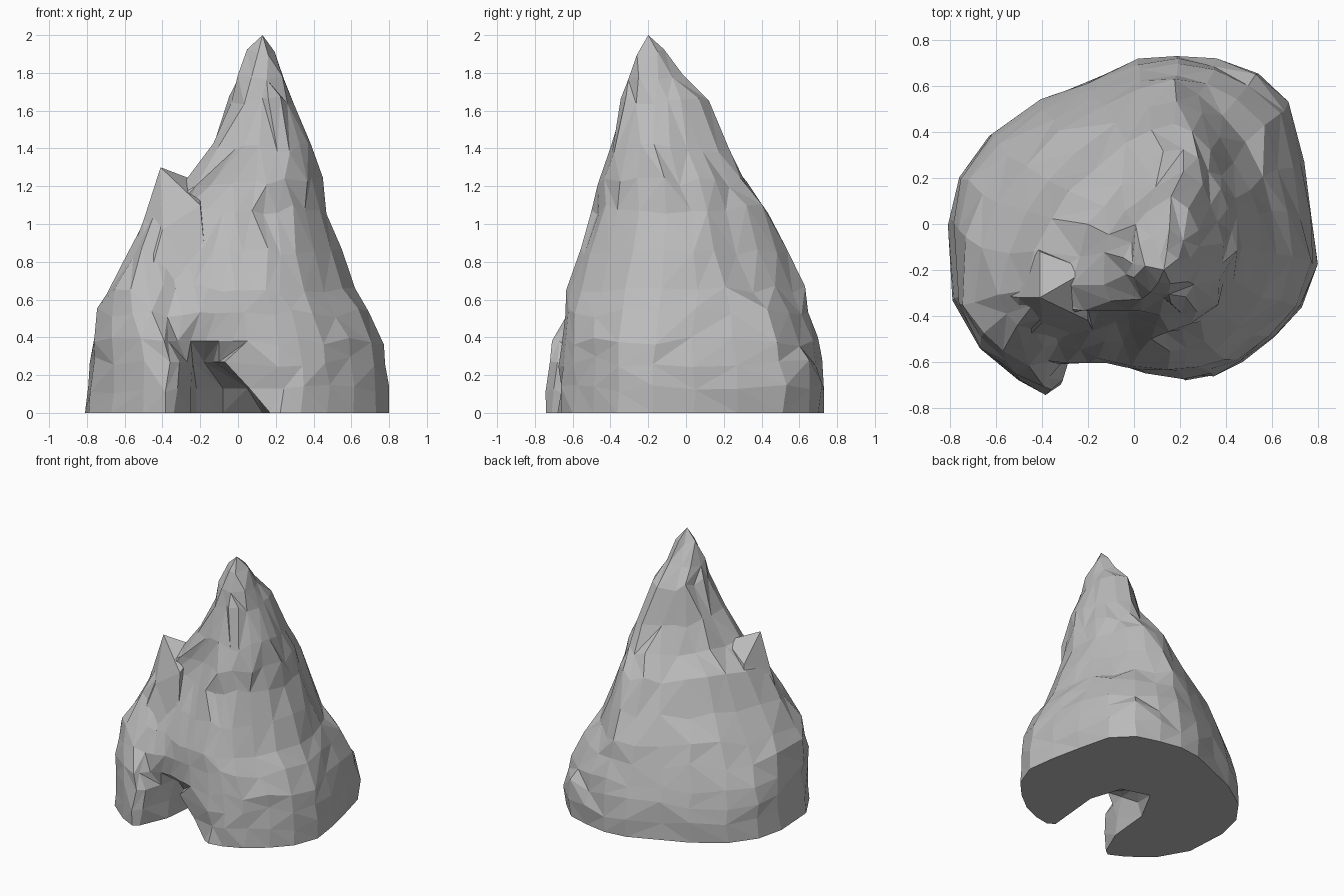
import bpy, bmesh, random

random.seed(7)
cube = bpy.data.objects.get("Cube")
if cube:
    bpy.data.objects.remove(cube, do_unlink=True)

stone = bpy.data.materials.new("grey_stone")
stone.use_nodes = True
GREY = (0.5, 0.5, 0.5, 1)
stone.diffuse_color = GREY
bsdf = next(n for n in stone.node_tree.nodes if n.type == 'BSDF_PRINCIPLED')
bsdf.inputs["Base Color"].default_value = GREY


def loft(name, rings, tip, weld=0):
    """Skin counter-clockwise rings, bottom to top, into a pointed faceted solid."""
    bm = bmesh.new()
    rows = [[bm.verts.new(p) for p in ring] for ring in rings]
    n = len(rows[0])
    for low, high in zip(rows, rows[1:]):
        for i in range(n):
            j = (i + 1) % n
            a, b, c, d = low[i], low[j], high[j], high[i]
            # Pick either diagonal so the facets look irregular
            for tri in random.choice([((a, b, c), (a, c, d)), ((a, b, d), (b, c, d))]):
                bm.faces.new(tri)
    bm.faces.new(rows[0][::-1])
    top = bm.verts.new(tip)
    for i in range(n):
        bm.faces.new((rows[-1][i], rows[-1][(i + 1) % n], top))
    # Merge crowded corners into larger facets above the cave
    crowded = [v for v in bm.verts if v.co.z > 0.48]
    bmesh.ops.remove_doubles(bm, verts=crowded, dist=weld)
    bmesh.ops.triangulate(bm, faces=bm.faces[:])
    mesh = bpy.data.meshes.new(name)
    bm.to_mesh(mesh)
    bm.free()
    mesh.materials.append(stone)
    bpy.context.collection.objects.link(bpy.data.objects.new(name, mesh))


# Footprint, counter-clockwise from the right of the cave round to its left
base = [(.23, -.68), (.34, -.66), (.48, -.6), (.62, -.49), (.74, -.36), (.81, -.17),
        (.78, .05), (.73, .28), (.67, .52), (.53, .66), (.36, .71), (.19, .74),
        (.02, .72), (-.22, .62), (-.41, .54), (-.63, .39), (-.76, .21), (-.81, 0),
        (-.79, -.33), (-.67, -.54), (-.5, -.68), (-.38, -.74)]
base_front = [(-.31, -.71), (-.24, -.69), (-.16, -.68), (-.08, -.67), (0, -.66), (.07, -.66), (.13, -.67)]

# Section at the shoulder, in the same order
shoulder = [(.14, -.48), (.2, -.47), (.28, -.43), (.36, -.36), (.42, -.25), (.47, -.1),
            (.46, .02), (.43, .12), (.38, .22), (.32, .31), (.25, .39), (.17, .43),
            (.07, .41), (-.04, .36), (-.18, .25), (-.28, .15), (-.37, .03), (-.43, -.12),
            (-.46, -.28), (-.45, -.35), (-.4, -.39), (-.34, -.39)]
shoulder_front = [(-.29, -.37), (-.22, -.38), (-.15, -.4), (-.09, -.43), (-.03, -.45), (.03, -.47), (.08, -.49)]

# Cave wall at each height, shrinking to a shallow hollow above the mouth
cave = {
    0: [(-.34, -.71), (-.25, -.5), (-.22, -.18), (-.08, .08), (.13, .02), (.21, -.22), (.17, -.65)],
    .13: [(-.32, -.7), (-.25, -.48), (-.22, -.22), (-.08, -.04), (.05, -.1), (.09, -.34), (.06, -.62)],
    .27: [(-.31, -.68), (-.27, -.55), (-.24, -.42), (-.18, -.36), (-.13, -.42), (-.1, -.52), (-.07, -.61)],
    .38: [(-.37, -.67), (-.32, -.61), (-.25, -.58), (-.17, -.58), (-.1, -.6), (-.03, -.62), (.05, -.65)],
}

# Main peak: height, blend toward the shoulder section, left, right, front and back limits
levels = [(0, 0, -.81, .80, -.74, .73), (.13, 0, -.80, .81, -.73, .74), (.27, 0, -.79, .79, -.73, .72),
          (.38, .1, -.78, .76, -.72, .70), (.53, .4, -.75, .70, -.69, .66), (.66, .7, -.69, .61, -.65, .62),
          (.85, 1, -.58, .55, -.57, .53), (1.08, 1, -.46, .47, -.49, .43), (1.22, 1, -.27, .44, -.46, .33),
          (1.4, .5, -.13, .39, -.42, .22), (1.65, .4, -.04, .29, -.35, .11), (1.77, .4, 0, .25, -.32, -.02),
          (1.9, .3, .05, .19, -.26, -.12)]


def fit(points, x0, x1, y0, y1):
    """Squeeze points whose extent is that of the given limits to the unit square's range."""
    return [((x - x0) / (x1 - x0), (y - y0) / (y1 - y0)) for x, y in points]


def section(low_points, high_points, z, blend, x0, x1, y0, y1):
    """Blend both sections, place them between the limits and roughen them."""
    low = fit(low_points, -.81, .81, -.74, .74)
    high = fit(high_points, -.46, .47, -.49, .43)
    rough = .014 if z else 0
    points = []
    for (u, v), (s, t) in zip(low, high):
        u, v = u + (s - u) * blend, v + (t - v) * blend
        points.append((x0 + u * (x1 - x0) + random.uniform(-rough, rough),
                       y0 + v * (y1 - y0) + random.uniform(-rough, rough),
                       z + 2 * random.uniform(-rough, rough)))
    return points


rings = []
for level in levels:
    z = level[0]
    hollow = [(x, y, z) for x, y in cave[z]] if z in cave else section(base_front, shoulder_front, *level)
    rings.append(section(base, shoulder, *level) + hollow)
loft("rock", rings, (.13, -.2, 2), weld=.065)

# Small side spire with a crest falling toward the main peak
spire_low = [(-.66, -.3, .6), (-.5, -.53, .6), (-.15, -.52, .6), (-.15, -.1, .6), (-.5, 0, .6)]
spire_mid = [(-.5, -.32, 1.02), (-.4, -.43, .97), (-.2, -.42, 1.1), (-.2, -.2, 1.22), (-.41, -.12, 1.12)]
loft("side_spire", [spire_low, spire_mid], (-.41, -.32, 1.3))
